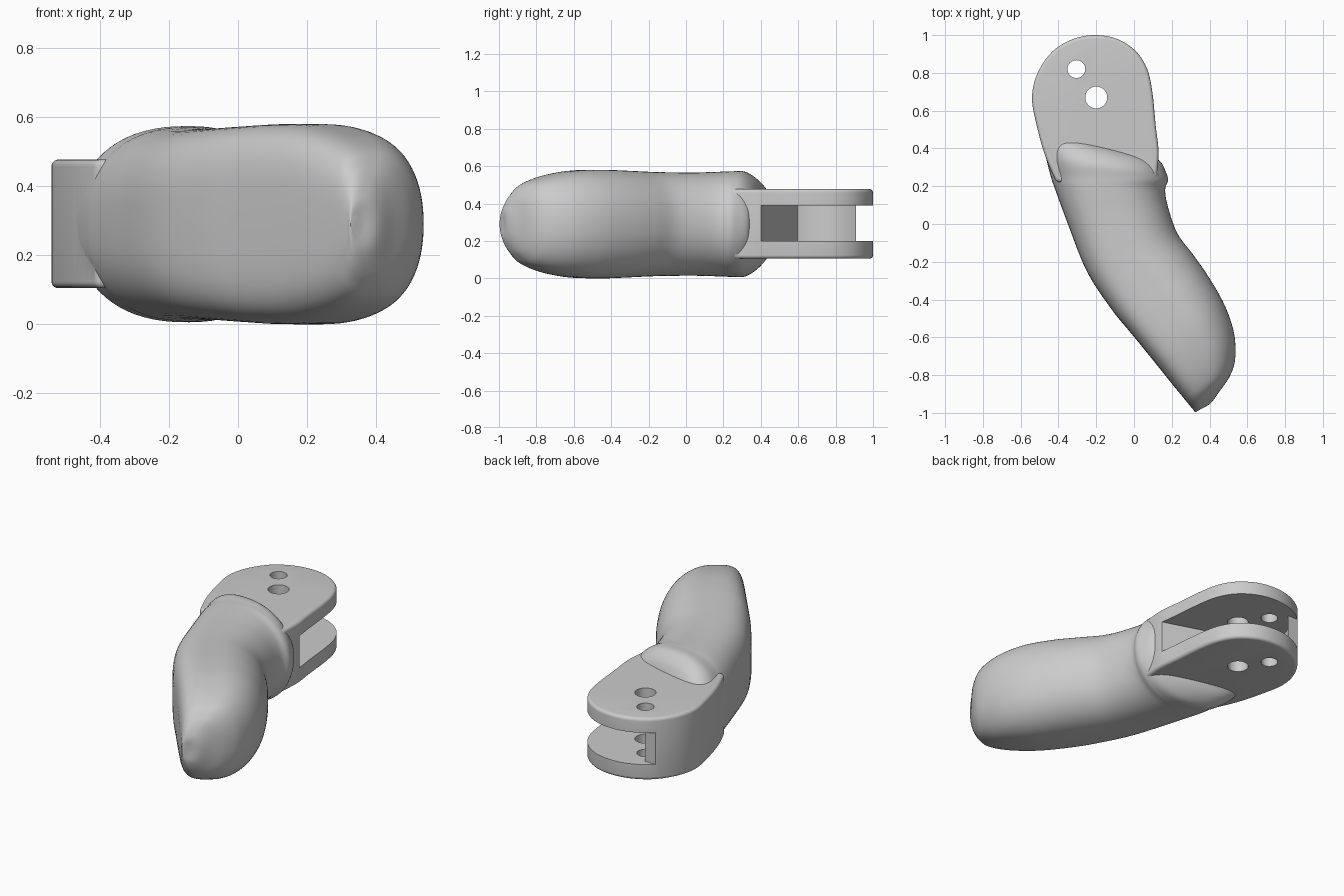
import bpy, bmesh, math
from mathutils import Vector

if "Cube" in bpy.data.objects:
    bpy.data.objects.remove(bpy.data.objects["Cube"])

ZC = 0.29          # mid height of the part
N = 72             # points round the body
SUB = 6            # loft steps between stations


def make_object(name, bm):
    bmesh.ops.recalc_face_normals(bm, faces=bm.faces[:])
    mesh = bpy.data.meshes.new(name)
    bm.to_mesh(mesh)
    bm.free()
    ob = bpy.data.objects.new(name, mesh)
    bpy.context.collection.objects.link(ob)
    return ob


def catmull(a, b, c, d, t):
    return [0.5 * (2 * q + (r - p) * t + (2 * p - 5 * q + 4 * r - s) * t * t
                   + (3 * q - p - 3 * r + s) * t ** 3) for p, q, r, s in zip(a, b, c, d)]


def smooth_path(pts, sub, closed=False):
    n, out = len(pts), []
    for i in range(n if closed else n - 1):
        ids = [(i + k) % n if closed else min(max(i + k, 0), n - 1) for k in (-1, 0, 1, 2)]
        out += [catmull(*[pts[j] for j in ids], s / sub) for s in range(sub)]
    return out if closed else out + [list(pts[-1])]


def spow(v, e):
    return math.copysign(abs(v) ** e, v)


def prism(name, outline, z0, z1):
    bm = bmesh.new()
    face = bm.faces.new([bm.verts.new((p[0], p[1], z0)) for p in outline])
    ext = bmesh.ops.extrude_face_region(bm, geom=[face])
    for v in ext["geom"]:
        if isinstance(v, bmesh.types.BMVert):
            v.co.z = z1
    return make_object(name, bm)


def circle(cx, cy, r, a0=0, a1=360, n=40):
    return [(cx + r * math.cos(math.radians(a0 + (a1 - a0) * i / n)),
             cy + r * math.sin(math.radians(a0 + (a1 - a0) * i / n))) for i in range(n)]


def combine(target, other, op):
    bpy.context.view_layer.objects.active = target
    mod = target.modifiers.new(op, 'BOOLEAN')
    mod.operation, mod.object, mod.solver = op, other, 'EXACT'
    bpy.ops.object.modifier_apply(modifier=mod.name)
    bpy.data.objects.remove(other)


# Body stations: pad side x,y / back side x,y / half height / pad squareness
stations = [
    (-.50, .49, .12, .345, .17, 2.4),
    (-.485, .43, .145, .325, .235, 2.4),
    (-.465, .345, .165, .285, .28, 2.4),
    (-.44, .25, .18, .235, .282, 2.4),
    (-.42, .19, .165, .18, .28, 2.5),
    (-.35, 0, .18, .09, .276, 2.8),
    (-.25, -.25, .23, -.05, .278, 3.2),
    (-.12, -.45, .315, -.165, .285, 3.8),
    (-.01, -.585, .395, -.28, .29, 4.2),
    (.10, -.72, .48, -.43, .286, 4.2),
    (.20, -.845, .53, -.58, .26, 4),
    (.27, -.93, .535, -.72, .22, 3.6),
    (.30, -.967, .505, -.81, .172, 3.2),
    (.316, -.986, .45, -.89, .125, 2.8),
    (.322, -.995, .405, -.95, .075, 2.5),
    (.326, -.997, .36, -.975, .03, 2.2),
]
bm = bmesh.new()
rings = []
for lx, ly, rx, ry, h, nl in smooth_path(stations, SUB):
    left, right, ring = Vector((lx, ly, ZC)), Vector((rx, ry, ZC)), []
    for k in range(N):
        a = 2 * math.pi * k / N
        c, s = math.cos(a), math.sin(a)
        e = 2 / (nl if c < 0 else 2.15)
        p = left.lerp(right, 0.5 + 0.5 * spow(c, e))
        ring.append(bm.verts.new((p.x, p.y, ZC + h * spow(s, e))))
    rings.append(ring)
for r0, r1 in zip(rings, rings[1:]):
    for k in range(N):
        j = (k + 1) % N
        bm.faces.new((r0[k], r0[j], r1[j], r1[k]))
bm.faces.new(rings[0])
bm.faces.new(rings[-1])
finger = make_object("finger_segment", bm)

# Rounded hinge block
outline = smooth_path([(-.41, .22), (-.47, .36), (-.515, .52), (-.54, .67), (-.51, .80), (-.43, .915),
                       (-.32, .98), (-.205, 1.0), (-.09, .98), (.01, .915), (.07, .82), (.097, .70),
                       (.115, .52), (.13, .38), (.12, .24)], 5)
block = prism("hinge_block", outline, .105, .477)
bev = block.modifiers.new("round", 'BEVEL')
bev.width, bev.segments, bev.limit_method = .05, 5, 'ANGLE'
bev.angle_limit = math.radians(60)
bpy.context.view_layer.objects.active = block
bpy.ops.object.modifier_apply(modifier=bev.name)
combine(finger, block, 'UNION')

# Slot between the two hinge plates, leaving a thin curved wall on the pad side
slot = [(.6, .4), (.13, .4)] + circle(-.2, .67, .29, 195, 124, 20)
slot += [(-.365, .91), (-.7, .91), (-.7, 1.2), (.6, 1.2)]
combine(finger, prism("slot_cutter", slot, .20, .39), 'DIFFERENCE')

# Pivot and pin holes
for cx, cy, r in ((-.2, .67, .058), (-.305, .82, .047)):
    combine(finger, prism("hole_cutter", circle(cx, cy, r), -.2, .8), 'DIFFERENCE')

bpy.ops.object.select_all(action='DESELECT')
finger.select_set(True)
bpy.context.view_layer.objects.active = finger
bpy.ops.object.shade_smooth_by_angle(angle=math.radians(35))
